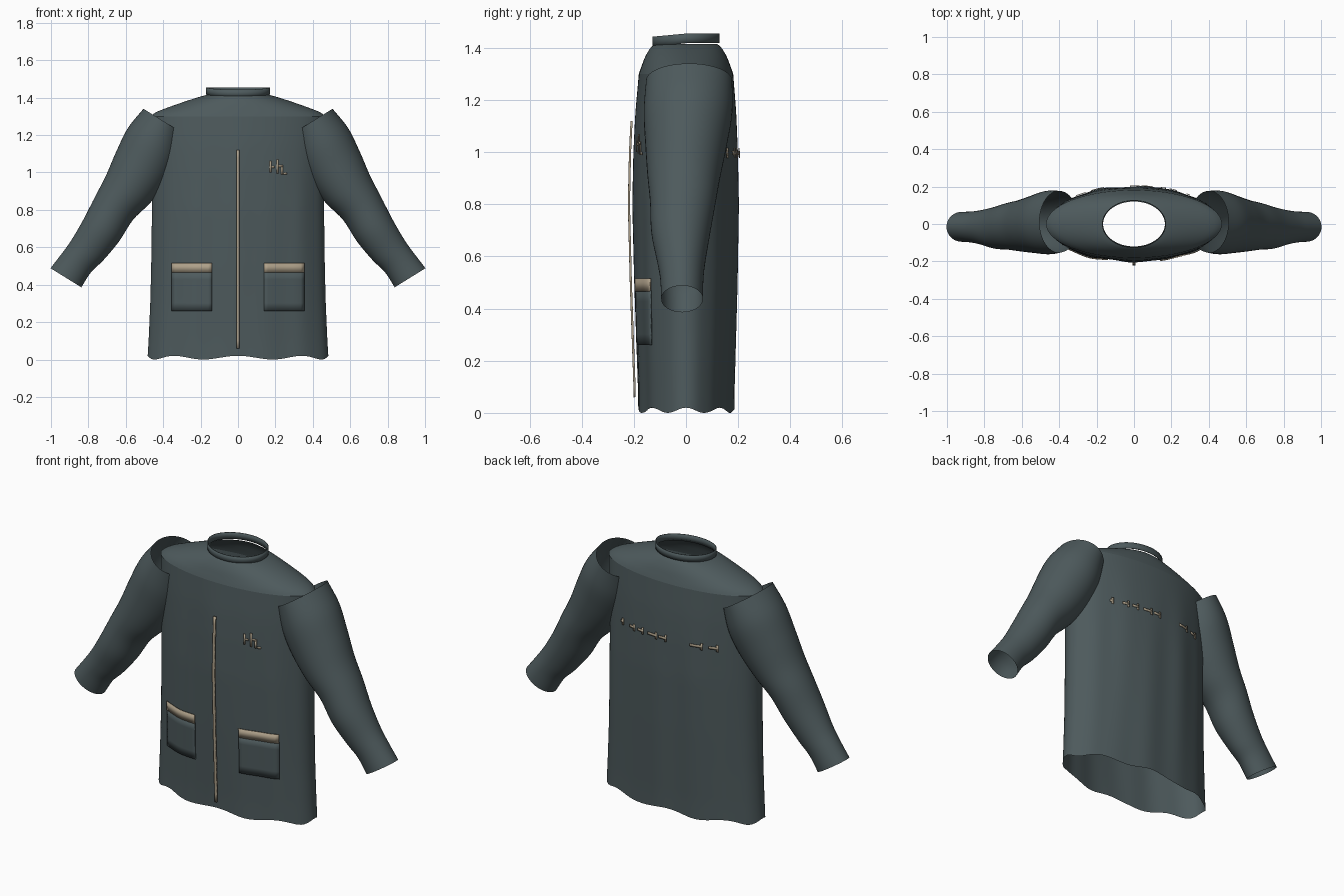
import bpy, math
from mathutils import Vector

if "Cube" in bpy.data.objects:
    bpy.data.objects.remove(bpy.data.objects["Cube"])


def material(name, rgb):
    m = bpy.data.materials.new(name)
    m.diffuse_color = (*rgb, 1)
    m.use_nodes = True
    m.node_tree.nodes["Principled BSDF"].inputs["Base Color"].default_value = m.diffuse_color
    return m


CLOTH = material("slate_cloth", (0.075, 0.102, 0.108))
TAN = material("tan_trim", (0.42, 0.35, 0.25))


def sample(stations, n):
    """Smooth interpolation through a list of stations, n steps per span."""
    pts = [Vector(s) for s in stations]
    out = []
    for i in range(len(pts) - 1):
        a, b = pts[max(i - 1, 0)], pts[i]
        c, d = pts[i + 1], pts[min(i + 2, len(pts) - 1)]
        for k in range(n):
            t = k / n
            out.append(0.5 * (2 * b + (c - a) * t + (2 * a - 5 * b + 4 * c - d) * t * t
                              + (3 * b - a - 3 * c + d) * t ** 3))
    return out + [pts[-1]]


def sheet(name, rows, mat, closed=True, thick=0.0, angle=35):
    """Skin a list of equal-length rows of points."""
    n = len(rows[0])
    faces = []
    for r in range(len(rows) - 1):
        for i in range(n if closed else n - 1):
            j = (i + 1) % n
            faces.append((r * n + i, r * n + j, (r + 1) * n + j, (r + 1) * n + i))
    me = bpy.data.meshes.new(name)
    me.from_pydata([tuple(p) for row in rows for p in row], [], faces)
    me.materials.append(mat)
    ob = bpy.data.objects.new(name, me)
    bpy.context.collection.objects.link(ob)
    bpy.ops.object.select_all(action='DESELECT')
    ob.select_set(True)
    bpy.context.view_layer.objects.active = ob
    bpy.ops.object.shade_smooth_by_angle(angle=math.radians(angle))
    if thick:
        mod = ob.modifiers.new("thickness", 'SOLIDIFY')
        mod.thickness = thick
        mod.offset = 0
    return ob


# Torso: height, half width, half depth
BODY = [(0.015, 0.483, 0.183), (0.10, 0.478, 0.184), (0.30, 0.469, 0.190),
        (0.50, 0.464, 0.196), (0.80, 0.460, 0.202), (1.00, 0.460, 0.199),
        (1.15, 0.465, 0.193), (1.30, 0.470, 0.181)]


def body_size(z):
    for a, b in zip(BODY, BODY[1:]):
        if z <= b[0]:
            t = max(0, (z - a[0]) / (b[0] - a[0]))
            return a[1] + (b[1] - a[1]) * t, a[2] + (b[2] - a[2]) * t
    return BODY[-1][1:]


def fold(t, z):
    """Soft vertical cloth folds, fading out at the shoulder."""
    return (0.014 * math.cos(9 * t + 1.2 * z) + 0.012 * math.sin(14 * t - z)) * min(1, max(0, (1.3 - z) / 0.5))


def body_point(t, z, off=0.0):
    rx, ry = body_size(z)
    return Vector((rx * math.cos(t), ry * math.sin(t) * (1 + fold(t, z)) + math.copysign(off, math.sin(t)), z))


SIDES = 96
angles = [2 * math.pi * i / SIDES for i in range(SIDES)]
rows = []
for k in range(31):
    z = 0.015 + (1.30 - 0.015) * k / 30
    row = [body_point(t, z) for t in angles]
    if k == 0:  # wavy hem
        for p, t in zip(row, angles):
            p.z = 0.01 + 0.01 * math.cos(8 * t)
    rows.append(row)
sheet("torso", rows, CLOTH)

# Shoulder yoke: closes the torso up to the neck hole
YOKE = [(0.470, 0.181, 1.300), (0.43, 0.172, 1.326), (0.32, 0.156, 1.367),
        (0.22, 0.136, 1.400), (0.165, 0.120, 1.415)]
sheet("shoulder_yoke", [[(s[0] * math.cos(t), s[1] * math.sin(t), s[2]) for t in angles]
                        for s in sample(YOKE, 4)], CLOTH)

# Standing collar, lower at the front
rows = []
for h in (0, 0.5, 1):
    row = []
    for t in angles:
        front = max(0, -math.sin(t))
        low, top = 1.418 - 0.014 * front, 1.455 - 0.012 * front
        row.append((0.169 * math.cos(t), 0.126 * math.sin(t), low + (top - low) * h))
    rows.append(row)
sheet("collar", rows, CLOTH, thick=0.004)

# Sleeves: centre x, centre z, half width across, centre y, half depth
SLEEVE = [(0.400, 1.275, 0.124, 0.012, 0.165), (0.455, 1.155, 0.157, 0.008, 0.170),
          (0.518, 1.028, 0.157, 0.000, 0.156), (0.588, 0.910, 0.139, -0.008, 0.140),
          (0.662, 0.810, 0.119, -0.012, 0.126), (0.730, 0.692, 0.112, -0.020, 0.113),
          (0.805, 0.585, 0.101, -0.018, 0.093), (0.865, 0.515, 0.093, -0.016, 0.083),
          (0.920, 0.437, 0.097, -0.015, 0.080)]
UX, UZ = 0.85, 0.527  # direction across the sleeve
for side, name in ((1, "left_sleeve"), (-1, "right_sleeve")):
    rows = []
    for cx, cz, w, cy, d in [tuple(v) for v in sample([list(s) for s in SLEEVE], 5)]:
        rows.append([(side * (cx + UX * w * math.cos(t)), cy + d * math.sin(t),
                      cz + UZ * w * math.cos(t)) for t in angles[::2]])
    sheet(name, rows, CLOTH)


def patch(name, x0, x1, z0, z1, mat, front=True, off=0.006, thick=0.005):
    """Plate that follows the torso surface."""
    nx, nz = max(1, round((x1 - x0) / 0.02)), max(1, round((z1 - z0) / 0.04))
    rows = []
    for k in range(nz + 1):
        z = z0 + (z1 - z0) * k / nz
        row = []
        for i in range(nx + 1):
            x = x0 + (x1 - x0) * i / nx
            t = math.acos(x / body_size(z)[0])
            row.append(body_point(-t if front else t, z, off))
        rows.append(row)
    return sheet(name, rows, mat, closed=False, thick=thick)


# Hip pockets with tan top bands
for side, x0 in (("left", 0.14), ("right", -0.355)):
    patch(side + "_pocket", x0, x0 + 0.215, 0.26, 0.47, CLOTH)
    patch(side + "_pocket_band", x0, x0 + 0.215, 0.465, 0.515, TAN, off=0.008)

# Front zip
patch("zip", -0.007, 0.007, 0.06, 1.12, TAN, off=0.013, thick=0.008)

# Abstract chest stitching
for i, (x, z, w, h) in enumerate([(0.168, 1.00, 0.010, 0.06), (0.178, 1.025, 0.018, 0.010),
                                  (0.205, 0.995, 0.010, 0.075), (0.215, 1.03, 0.025, 0.010),
                                  (0.230, 0.99, 0.010, 0.04), (0.242, 0.99, 0.020, 0.010)]):
    patch(f"chest_stitch_{i}", x, x + w, z, z + h, TAN, thick=0.003)

# Row of back stitching
for i, (x0, x1) in enumerate([(0.28, 0.30), (0.19, 0.23), (0.13, 0.17), (0.04, 0.10),
                              (-0.02, 0.03), (-0.23, -0.16), (-0.31, -0.26)]):
    patch(f"back_stitch_{i}", x0, x1, 0.99, 1.004, TAN, front=False, thick=0.003)
    patch(f"back_stitch_tick_{i}", x0, x0 + 0.012, 0.978, 1.016, TAN, front=False, thick=0.003)
